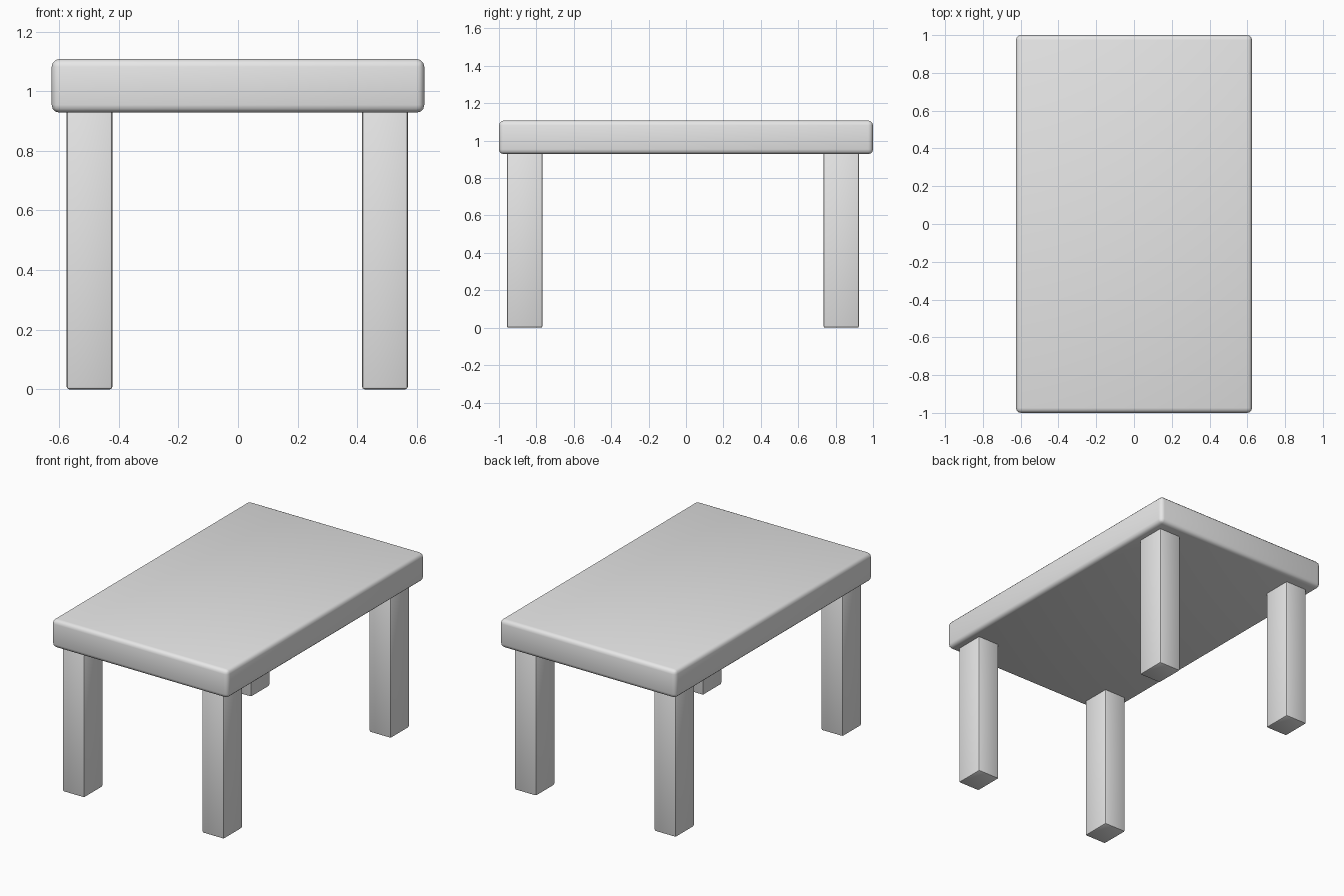
import bpy
import math

cube = bpy.data.objects.get("Cube")
if cube:
    bpy.data.objects.remove(cube, do_unlink=True)

# Single plain grey for the whole table
grey = bpy.data.materials.new("light_grey")
grey.use_nodes = True
colour = (0.8, 0.8, 0.8, 1)
grey.diffuse_color = colour
grey.node_tree.nodes["Principled BSDF"].inputs["Base Color"].default_value = colour


def rounded_box(name, size, centre, radius, segments):
    """Box with rounded edges and smooth shading."""
    bpy.ops.mesh.primitive_cube_add(size=1, location=centre)
    obj = bpy.context.object
    obj.name = name
    obj.scale = size
    bpy.ops.object.transform_apply(location=False, rotation=False, scale=True)
    bevel = obj.modifiers.new("rounded_edges", "BEVEL")
    bevel.width = radius
    bevel.segments = segments
    bpy.ops.object.modifier_apply(modifier=bevel.name)
    bpy.ops.object.shade_smooth_by_angle(angle=math.radians(35))
    obj.data.materials.append(grey)
    return obj


# Thick table top
rounded_box("table_top", (1.25, 2.0, 0.18), (0, 0, 1.018), 0.026, 3)

# Four legs, set slightly off centre under the top
for end, y in (("front", -0.863), ("back", 0.83)):
    for side, x in (("right", -0.498), ("left", 0.493)):
        rounded_box(f"{end}_{side}_leg", (0.154, 0.19, 0.96), (x, y, 0.48), 0.009, 2)
